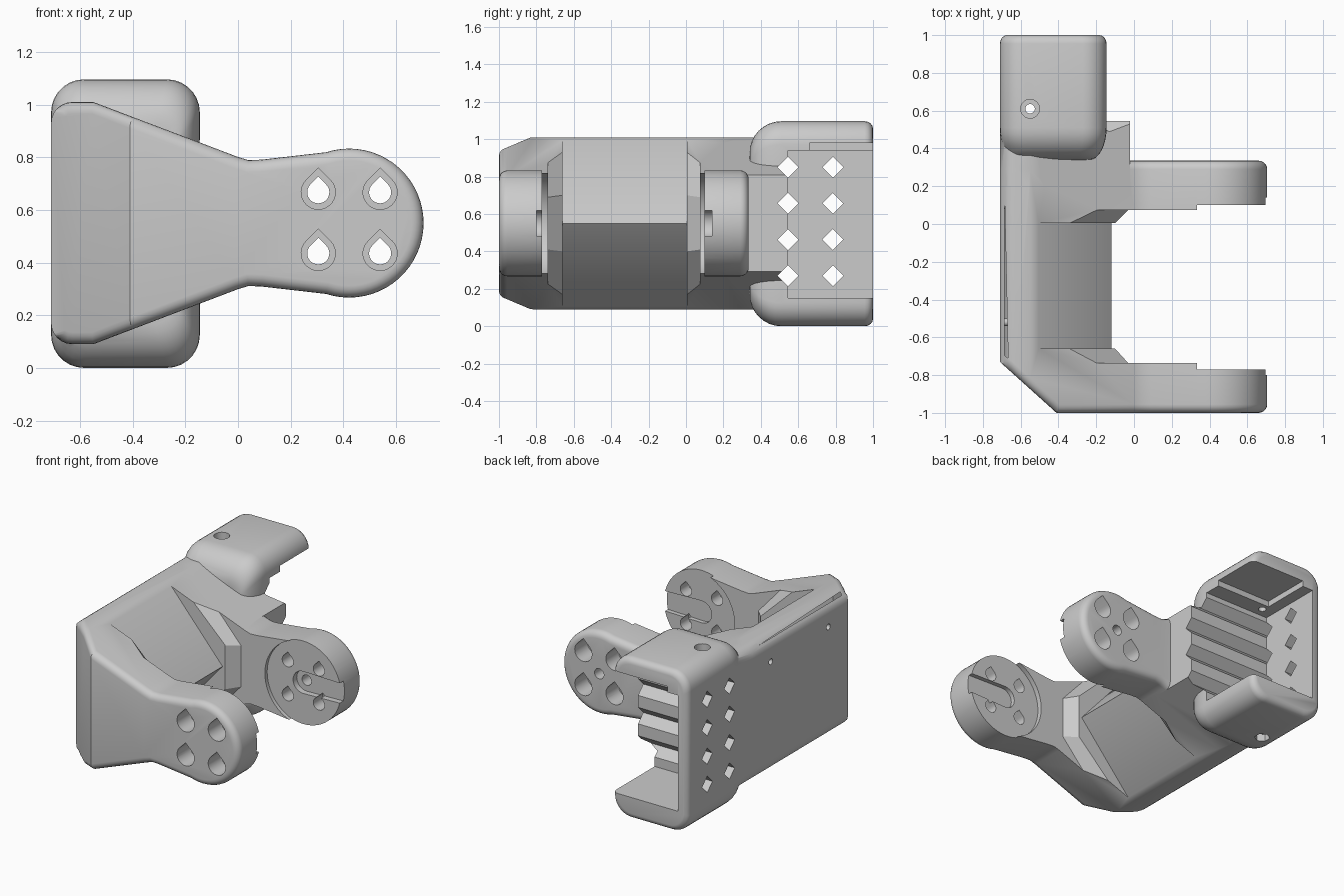
import bpy, bmesh
from math import sin, cos, pi, radians
from mathutils import Vector

if "Cube" in bpy.data.objects:
    bpy.data.objects.remove(bpy.data.objects["Cube"])

CZ = 0.55  # mid height, the part is mirrored about it


def arc(cx, cz, r, a0, a1, n):
    return [(cx + r * cos(radians(a0 + (a1 - a0) * i / n)),
             cz + r * sin(radians(a0 + (a1 - a0) * i / n))) for i in range(n + 1)]


def loft(name, sections):
    """Closed solid through (y, [(x, z), ...]) sections."""
    bm = bmesh.new()
    rings = [[bm.verts.new((x, y, z)) for x, z in pts] for y, pts in sections]
    for a, b in zip(rings, rings[1:]):
        for i in range(len(a)):
            j = (i + 1) % len(a)
            bm.faces.new((a[i], a[j], b[j], b[i]))
    bm.faces.new(rings[0])
    bm.faces.new(rings[-1])
    return finish(name, bm)


def finish(name, bm):
    bmesh.ops.recalc_face_normals(bm, faces=bm.faces[:])
    me = bpy.data.meshes.new(name)
    bm.to_mesh(me)
    bm.free()
    ob = bpy.data.objects.new(name, me)
    bpy.context.collection.objects.link(ob)
    return ob


def prism(name, pts, y0, y1):
    return loft(name, [(y0, pts), (y1, pts)])


def box(name, x0, x1, y0, y1, z0, z1):
    return prism(name, [(x0, z0), (x1, z0), (x1, z1), (x0, z1)], y0, y1)


def rod(name, p, axis, r, length, n=24):
    """Cylinder centred at p along an axis."""
    bm = bmesh.new()
    bmesh.ops.create_cone(bm, cap_ends=True, segments=n, radius1=r, radius2=r, depth=length)
    q = Vector((0, 0, 1)).rotation_difference(Vector(axis))
    for v in bm.verts:
        v.co = q @ v.co + Vector(p)
    return finish(name, bm)


def clip(ob, co, no):
    """Slice off the side the normal points to and close the cut."""
    bm = bmesh.new()
    bm.from_mesh(ob.data)
    bmesh.ops.bisect_plane(bm, geom=bm.verts[:] + bm.edges[:] + bm.faces[:], dist=1e-5,
                           plane_co=co, plane_no=no, clear_outer=True)
    bmesh.ops.edgeloop_fill(bm, edges=[e for e in bm.edges if e.is_boundary])
    bmesh.ops.recalc_face_normals(bm, faces=bm.faces[:])
    bm.to_mesh(ob.data)
    bm.free()


def combine(ob, other, op='DIFFERENCE'):
    m = ob.modifiers.new("b", 'BOOLEAN')
    m.operation, m.solver, m.object = op, 'EXACT', other
    dg = bpy.context.evaluated_depsgraph_get()
    me = bpy.data.meshes.new_from_object(ob.evaluated_get(dg))
    ob.modifiers.clear()
    ob.data = me
    bpy.data.objects.remove(other)


# side outline shared by both arms and the back plate
half = (arc(-0.63, 0.93, 0.08, 180, 90, 6) + [(-0.55, 1.01), (0.0, 0.801), (0.04, 0.789), (0.09, 0.791)]
        + arc(0.422, CZ, 0.283, 108, 0, 18))
outline = half + [(x, 2 * CZ - z) for x, z in reversed(half[:-1])]

# body: outline extruded, front corner chamfered, outer rims rounded
bracket = prism("bracket", outline, -1.0, 0.335)
clip(bracket, (-0.71, -0.73, 0), (-0.27, -0.30, 0))
bm = bmesh.new()
bm.from_mesh(bracket.data)
rims = [e for e in bm.edges if e.calc_face_angle(0) > radians(60)]
bmesh.ops.bevel(bm, geom=rims, offset=0.045, segments=5, profile=0.5, affect='EDGES')
bm.to_mesh(bracket.data)
bm.free()

# gap between the arms: wedge-shaped spine, then chamfered inner arm faces
vee = [(-0.12, CZ), (-0.6, 1.102), (1, 1.102), (1, -0.002), (-0.6, -0.002)]
combine(bracket, prism("spine_cutter", vee, -0.66, 0.005))


def chevron(a, b):
    pts = [a, b, (b[0] + (b[0] - a[0]) * 0.6, b[1] + (b[1] - a[1]) * 0.6)]
    pts.append((1, pts[-1][1]))
    return [(x, CZ + h) for x, h in pts] + [(x, CZ - h) for x, h in reversed(pts)]


inner, outer = chevron((-0.10, 0.15), (-0.35, 0.39)), chevron((-0.03, 0.14), (-0.2, 0.33))
combine(bracket, loft("arm_cutter", [(-0.737, outer), (-0.66, inner), (0.005, inner), (0.075, outer)]))

# wall carrying the housing
wall = prism("wall", outline, 0.2, 0.55)
clip(wall, (-0.02, 0, 0), (1, 0, 0))
combine(bracket, wall, 'UNION')


# housing: rounded block, strongly rounded towards the front
def section(ix, iz):
    x0, x1, z0, z1, r = -0.71 + min(ix, 0.03), -0.145 - ix, iz, 1.096 - iz, 0.125 - ix * 0.5
    c = [(x1 - r, z1 - r, 0), (x0 + r, z1 - r, 90), (x0 + r, z0 + r, 180), (x1 - r, z0 + r, 270)]
    return [p for cx, cz, a in c for p in arc(cx, cz, r, a, a + 90, 7)]


rings = []
for i in range(9):
    t = i / 8 * pi / 2
    rings.append((0.34 + 0.17 * (1 - cos(t)), section(0.09 * (1 - sin(t)), 0.17 * (1 - sin(t)))))
for i in range(5):
    t = i / 4 * pi / 2
    rings.append((0.955 + 0.045 * sin(t), section(0.04 * (1 - cos(t)), 0.04 * (1 - cos(t)))))
combine(bracket, loft("housing", rings), 'UNION')

# housing cavity, open to the right and back, with a ceiling recess
combine(bracket, box("cavity", -0.64, 0.3, 0.545, 1.2, 0.15, 0.94))
combine(bracket, box("ceiling_recess", -0.56, 0.3, 0.66, 1.2, 0.9, 0.98))

# diamond grooves along the wall and diamond vents through the back
for z in (0.27, 0.463, 0.657, 0.85):
    combine(bracket, rod("groove", (-0.4, 0.545, z), (1, 0, 0), 0.056, 1.2, 4))
    combine(bracket, rod("vent", (-0.65, 0.785, z), (1, 0, 0), 0.056, 0.3, 4))


# teardrop screw holes with counterbores on the outer arm faces
def teardrop(x, z, r):
    return arc(x, z, r, 135, 405, 20) + [(x, z + r * 1.414)]


for x in (0.305, 0.54):
    for z in (0.435, 0.667):
        combine(bracket, prism("screw_hole", teardrop(x, z, 0.042), -1.1, 0.5))
        combine(bracket, prism("front_bore", teardrop(x, z, 0.065), -1.1, -0.86))
        combine(bracket, prism("back_bore", teardrop(x, z, 0.065), 0.2, 0.5))

# round recess and open-ended slot on each inner arm face
disc = arc(0.44, CZ, 0.29, 0, 354, 59)
slot = arc(0.42, CZ, 0.075, 90, 270, 12) + [(0.8, CZ - 0.065), (0.8, CZ + 0.065)]
combine(bracket, prism("front_recess", disc, -0.77, -0.6))
combine(bracket, prism("back_recess", disc, -0.05, 0.1))
combine(bracket, prism("front_slot", slot, -0.8, -0.6))
combine(bracket, prism("back_slot", slot, -0.05, 0.14))
combine(bracket, rod("pivot_hole", (0.42, 0.25, CZ), (0, 1, 0), 0.035, 0.5))

# clamp bolt through the housing, countersunk above, hex pocket below
combine(bracket, rod("bolt", (-0.55, 0.61, CZ), (0, 0, 1), 0.025, 1.4))
combine(bracket, rod("bolt_head", (-0.55, 0.61, 1.1), (0, 0, 1), 0.05, 0.1))
combine(bracket, rod("nut_pocket", (-0.55, 0.61, 0.0), (0, 0, 1), 0.05, 0.1, 6))

# small blind screw holes in the back plate
for y in (-0.52, 0.1):
    for s in (-1, 1):
        combine(bracket, rod("plate_hole", (-0.7, y, CZ + 0.295 * s), (1, 0, 0), 0.02, 0.3, 16))

bpy.context.view_layer.objects.active = bracket
bracket.select_set(True)
bpy.ops.object.shade_smooth_by_angle(angle=radians(30))
